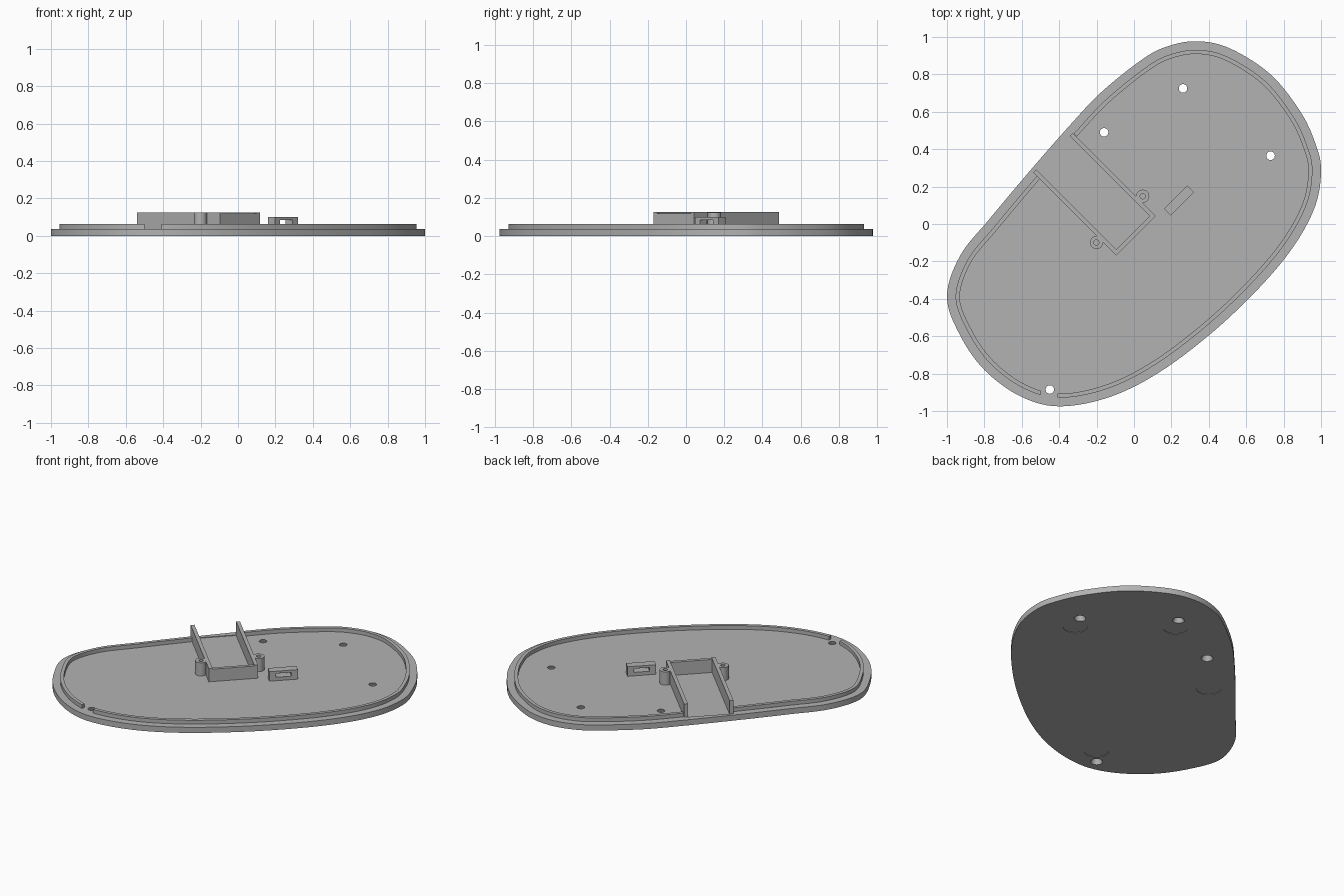
import bpy, bmesh, math
from mathutils import Vector

cube = bpy.data.objects.get("Cube")
if cube:
    bpy.data.objects.remove(cube, do_unlink=True)

grey = bpy.data.materials.new("matte_grey")
grey.use_nodes = True
COLOUR = (0.45, 0.45, 0.45, 1)
grey.diffuse_color = COLOUR
grey.node_tree.nodes["Principled BSDF"].inputs["Base Color"].default_value = COLOUR

FLOOR, RIM_TOP, WALL_TOP = 0.037, 0.062, 0.125
DIAG = math.sqrt(0.5)


def prism(name, loop, z0, z1, top=None):
    """Solid between a bottom loop and a top loop."""
    bm = bmesh.new()
    lower = [bm.verts.new((p[0], p[1], z0)) for p in loop]
    upper = [bm.verts.new((p[0], p[1], z1)) for p in (top or loop)]
    bm.faces.new(lower[::-1])
    bm.faces.new(upper)
    n = len(lower)
    for i in range(n):
        j = (i + 1) % n
        bm.faces.new((lower[i], lower[j], upper[j], upper[i]))
    bmesh.ops.recalc_face_normals(bm, faces=bm.faces)
    mesh = bpy.data.meshes.new(name)
    bm.to_mesh(mesh)
    bm.free()
    mesh.materials.append(grey)
    obj = bpy.data.objects.new(name, mesh)
    bpy.context.collection.objects.link(obj)
    return obj


def diagonal(u, v):
    """Point in the frame turned to the tray: u along it, v across it."""
    return ((u + v) * DIAG, (v - u) * DIAG)


def tray_box(name, u0, u1, v0, v1, z0, z1):
    corners = [(u0, v0), (u1, v0), (u1, v1), (u0, v1)]
    return prism(name, [diagonal(*c) for c in corners], z0, z1)


def circle(centre, r, n=48):
    return [(centre[0] + r * math.cos(math.tau * i / n),
             centre[1] + r * math.sin(math.tau * i / n)) for i in range(n)]


def cut(obj, cutters):
    for c in cutters:
        c.hide_render = True
        mod = obj.modifiers.new("cut", 'BOOLEAN')
        mod.operation, mod.solver, mod.object = 'DIFFERENCE', 'EXACT', c
    bpy.context.view_layer.update()
    graph = bpy.context.evaluated_depsgraph_get()
    mesh = bpy.data.meshes.new_from_object(obj.evaluated_get(graph))
    obj.modifiers.clear()
    obj.data = mesh
    for c in cutters:
        bpy.data.objects.remove(c, do_unlink=True)


def smooth_loop(points, steps=7):
    """Closed Catmull-Rom curve through the points."""
    pts = [Vector(p) for p in points]
    n, out = len(pts), []
    for i in range(n):
        a, b, c, d = (pts[(i + k - 1) % n] for k in range(4))
        for s in range(steps):
            t = s / steps
            out.append(0.5 * (2 * b + (c - a) * t + (2 * a - 5 * b + 4 * c - d) * t * t
                              + (3 * b - a - 3 * c + d) * t ** 3))
    return out


def inset(loop, dist):
    """Move a clockwise loop inward."""
    out = []
    for i, p in enumerate(loop):
        t = (loop[(i + 1) % len(loop)] - loop[i - 1]).normalized()
        out.append(p + Vector((t.y, -t.x)) * dist)
    return out


# Egg-shaped outline, clockwise from the left end
outline = smooth_loop([
    (-1, -.39), (-.93, -.17), (-.77, .03), (-.56, .28), (-.35, .52), (-.18, .7),
    (.03, .87), (.165, .945), (.33, .977), (.51, .94), (.73, .8), (.89, .6),
    (.97, .43), (1, .29), (.97, .1), (.86, -.11), (.68, -.33), (.43, -.57),
    (.14, -.79), (-.13, -.925), (-.4, -.975), (-.61, -.92), (-.8, -.78), (-.93, -.595)])

# Base plate with countersunk screw holes, foot recesses and tray recess
base = prism("base_plate", outline, 0, FLOOR)
cutters = [tray_box("tray_recess", -.575, .04, -.175, .1, FLOOR - .004, .1)]
for spot in [(-.16, .49), (.262, .725), (.73, .365), (-.45, -.885)]:
    cutters.append(prism("screw_hole", circle(spot, .036), -.001, FLOOR + .002,
                         circle(spot, .022)))
for spot in [(-.4, .22), (.22, .65), (.69, .275), (-.365, -.785)]:
    cutters.append(prism("foot_recess", circle(spot, .075), -.01, .003))
cut(base, cutters)

# Raised rim, open at the tray mouth and at the end screw
rim = prism("rim", inset(outline, .046), FLOOR - .002, RIM_TOP)
cut(rim, [
    prism("rim_inside", inset(outline, .068), 0, .1),
    tray_box("tray_mouth", -.8, -.4, -.187, .115, 0, .1),
    prism("end_gap", [(-.5, -1), (-.41, -1), (-.41, -.8), (-.5, -.8)], 0, .1)])

# Tray walls
tray_box("tray_wall_upper", -.575, .052, .09, .113, .03, WALL_TOP)
tray_box("tray_wall_lower", -.575, .052, -.187, -.164, .03, WALL_TOP)
tray_box("tray_end_wall", .03, .052, -.164, .09, .03, .119)

# Screw bosses beside the tray
for name, v in (("boss_upper", .138), ("boss_lower", -.212)):
    centre = diagonal(-.072, v)
    boss = prism(name, circle(centre, .035), FLOOR - .002, WALL_TOP - .001)
    cut(boss, [prism("boss_hole", circle(centre, .014, 32), FLOOR + .005, .2)])

# Cable clip with a through slot
clip = tray_box("cable_clip", .055, .107, .172, .346, FLOOR - .002, .1)
cut(clip, [tray_box("clip_slot", 0, .2, .212, .306, .06, .085)])

# Smooth curved sides, crisp edges
for obj in bpy.context.scene.objects:
    obj.select_set(obj.type == 'MESH')
bpy.context.view_layer.objects.active = base
bpy.ops.object.shade_smooth_by_angle(angle=math.radians(30))
